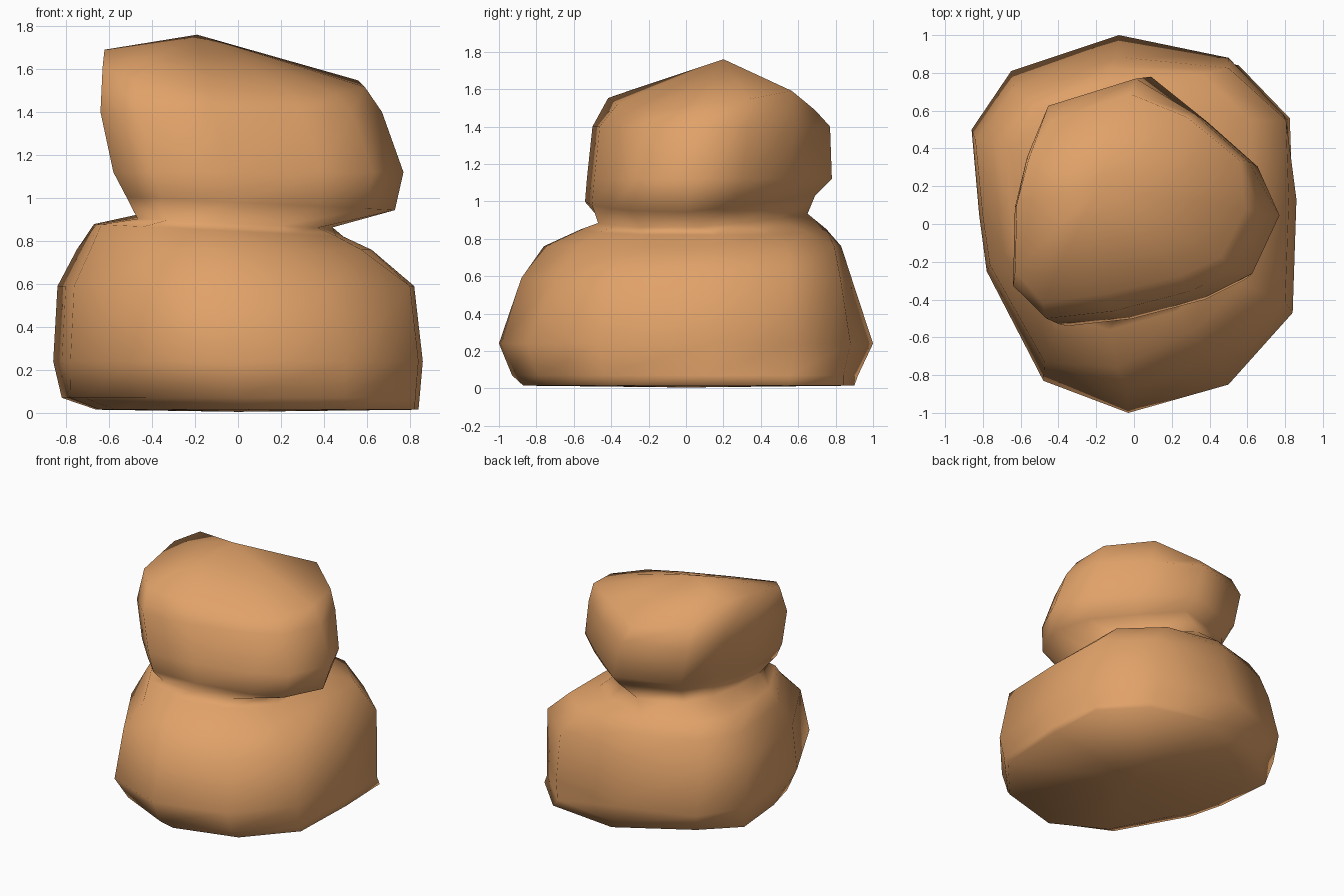
import bpy, bmesh

if "Cube" in bpy.data.objects:
    bpy.data.objects.remove(bpy.data.objects["Cube"])

# Plan outlines, matching points anticlockwise from the right side
BODY = [(.86, .13), (.79, .58), (.5, .88), (-.08, 1), (-.65, .81), (-.86, .5),
        (-.82, .05), (-.78, -.25), (-.48, -.83), (-.03, -1), (.5, -.85), (.84, -.47)]
HEAD = [(.77, .04), (.65, .3), (.37, .54), (.06, .78), (-.44, .63), (-.56, .35),
        (-.63, .07), (-.64, -.36), (-.45, -.54), (-.07, -.5), (.37, -.39), (.62, -.27)]

# Levels: height, body-to-head blend, x range, y range
LEVELS = [
    (.015, 0, -.68, .84, -.87, .90),
    (.07, 0, -.82, .845, -.93, .92),
    (.24, 0, -.86, .86, -1, 1),
    (.59, 0, -.84, .82, -.88, .885),
    (.76, 0, -.75, .62, -.76, .83),
    (.845, .2, -.67, .49, -.56, .75),
    (.88, .7, -.47, .44, -.47, .65),
    (.98, 1, -.52, .73, -.54, .69),
    (1.12, 1, -.58, .77, -.53, .78),
    (1.40, 1, -.64, .67, -.50, .77),
    (1.62, 1, -.63, .59, -.40, .69),
]

# Local bulges (>1) and cuts (<1): level index -> {outline index: scale}
BUMPS = {
    0: {1: 1.06, 2: 1.06, 4: .86, 5: .97, 7: .94, 8: .93},
    1: {1: 1.04, 2: 1.04, 4: .93, 7: .96, 8: .95},
    3: {1: 1.07, 2: 1.06, 10: .93},
    4: {1: 1.10, 2: 1.08, 8: .92, 10: .90, 11: .95},
    9: {1: 1.08, 2: 1.08},
    10: {1: 1.15, 2: 1.15, 4: .96, 8: 1.04},
}
# Crown rim height offsets
RIM = {2: .08, 4: -.06, 0: -.01}


def fit(v, lo, hi, a, b):
    return a + (v - lo) / (hi - lo) * (b - a)


def ring(k, z, t, x0, x1, y0, y1):
    pts = [(p[0] + (q[0] - p[0]) * t, p[1] + (q[1] - p[1]) * t) for p, q in zip(BODY, HEAD)]
    xs, ys = [p[0] for p in pts], [p[1] for p in pts]
    out = []
    for i, (x, y) in enumerate(pts):
        s = BUMPS.get(k, {}).get(i, 1)
        x = s * fit(x, min(xs), max(xs), x0, x1)
        y = s * fit(y, min(ys), max(ys), y0, y1)
        h = z
        if z > 1.5:                       # sloping crown rim
            h -= .13 * x + .23 * max(0, .15 - y) + .5 * max(0, y - .42)
            h += RIM.get(i, 0)
        elif .8 < z < 1.05:               # tilted neck
            h -= .05 * x
            if z > .85:
                h += .08 * max(0, y)
        out.append((x, y, h))
    return out


# Rounded two-lobed figure, lofted as one skin
bm = bmesh.new()
rings = [[bm.verts.new(p) for p in ring(k, *lv)] for k, lv in enumerate(LEVELS)]
n = len(BODY)
for a, b in zip(rings, rings[1:]):
    for i in range(n):
        j = (i + 1) % n
        bm.faces.new((a[i], a[j], b[j], b[i]))
base = bm.verts.new((0, 0, .005))
crown = bm.verts.new((-.19, .2, 1.76))
for i in range(n):
    j = (i + 1) % n
    bm.faces.new((base, rings[0][j], rings[0][i]))
    bm.faces.new((crown, rings[-1][i], rings[-1][j]))
bmesh.ops.recalc_face_normals(bm, faces=bm.faces)
for f in bm.faces:
    f.smooth = True

mesh = bpy.data.meshes.new("stacked_lump")
bm.to_mesh(mesh)
bm.free()
obj = bpy.data.objects.new("stacked_lump", mesh)
bpy.context.collection.objects.link(obj)

# Single warm tan colour
mat = bpy.data.materials.new("warm_tan")
mat.diffuse_color = (.75, .36, .14, 1)
mat.use_nodes = True
mat.node_tree.nodes["Principled BSDF"].inputs["Base Color"].default_value = mat.diffuse_color
mesh.materials.append(mat)
